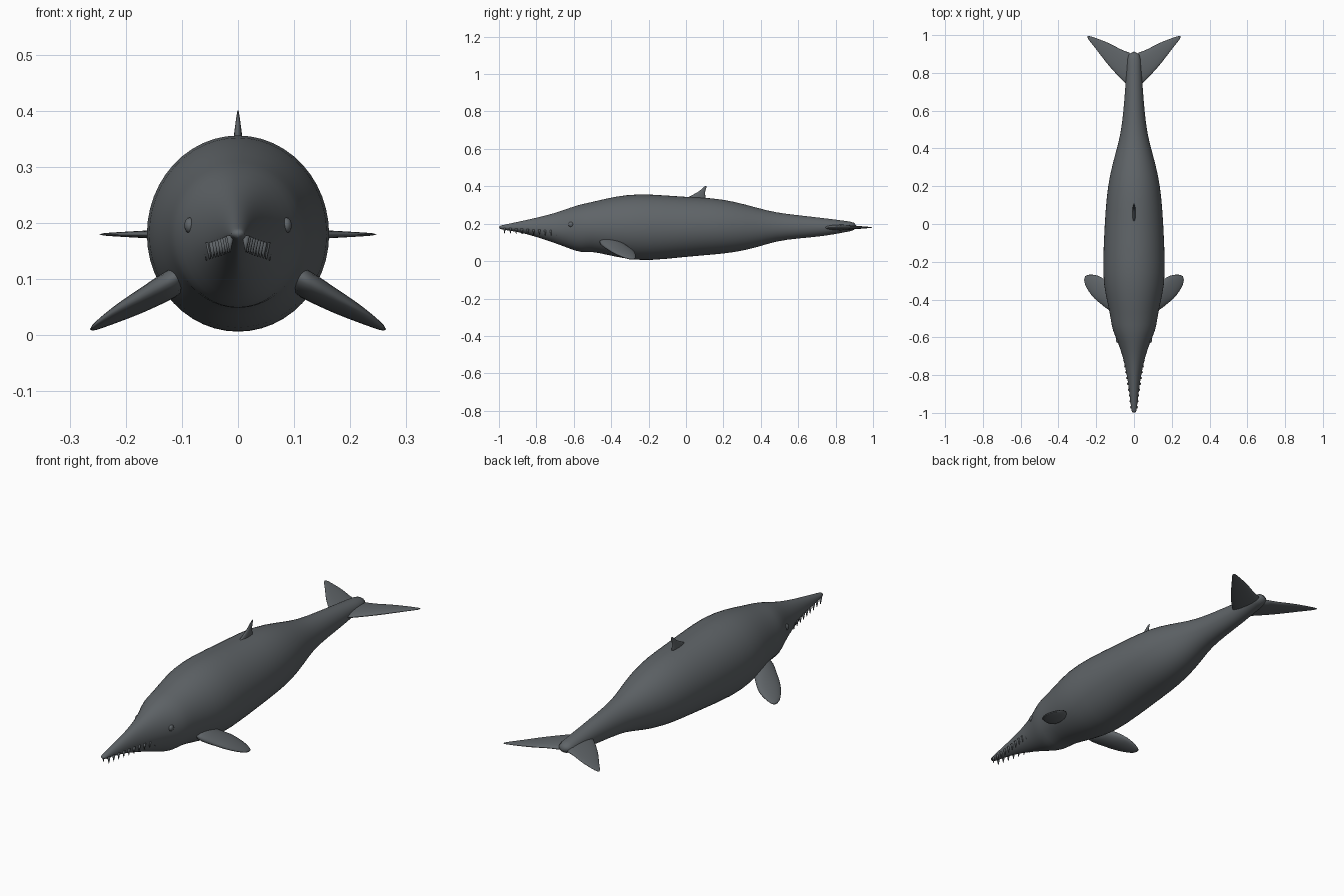
import bpy, bmesh, math
from mathutils import Vector

cube = bpy.data.objects.get("Cube")
if cube:
    bpy.data.objects.remove(cube, do_unlink=True)

# One slate grey skin colour everywhere
skin = bpy.data.materials.new("slate_grey_skin")
skin.use_nodes = True
skin.diffuse_color = (0.115, 0.128, 0.138, 1)
shader = skin.node_tree.nodes["Principled BSDF"]
shader.inputs["Base Color"].default_value = skin.diffuse_color
shader.inputs["Roughness"].default_value = 0.7


def finish(name, bm, subdivide=0):
    """Turn a bmesh into a smooth, coloured object."""
    bmesh.ops.recalc_face_normals(bm, faces=bm.faces)
    mesh = bpy.data.meshes.new(name)
    bm.to_mesh(mesh)
    bm.free()
    mesh.materials.append(skin)
    obj = bpy.data.objects.new(name, mesh)
    bpy.context.collection.objects.link(obj)
    for polygon in mesh.polygons:
        polygon.use_smooth = True
    if subdivide:
        modifier = obj.modifiers.new("rounding", "SUBSURF")
        modifier.levels = modifier.render_levels = subdivide
    return obj


def loft(name, rings, subdivide=1):
    """Skin a list of equal-length rings and close both ends."""
    bm = bmesh.new()
    loops = [[bm.verts.new(p) for p in ring] for ring in rings]
    count = len(loops[0])
    for a, b in zip(loops, loops[1:]):
        for i in range(count):
            j = (i + 1) % count
            bm.faces.new((a[i], a[j], b[j], b[i]))
    bm.faces.new(loops[0])
    bm.faces.new(loops[-1])
    return finish(name, bm, subdivide)


def angles(count):
    return [2 * math.pi * i / count for i in range(count)]


def body_ring(y, width, top, middle, bottom):
    """Egg-shaped section; the lower jaw of the snout is pinched."""
    pinch = 1 + 0.5 * min(1, max(0, (-0.6 - y) * 5))
    ring = []
    for a in angles(24):
        c, s = math.cos(a), math.sin(a)
        power = pinch if s < 0 else 1
        x = math.copysign(abs(c) ** power, c) * width
        z = middle + s * ((top - middle) if s > 0 else (middle - bottom))
        ring.append((x, y, z))
    return ring


# Body: y, half width, top, widest height, bottom
stations = [
    (-1, .010, .188, .181, .174),
    (-.98, .015, .193, .18, .168),
    (-.9, .024, .21, .178, .157),
    (-.8, .037, .232, .173, .13),
    (-.7, .06, .257, .168, .096),
    (-.62, .088, .287, .175, .065),
    (-.56, .116, .306, .18, .043),
    (-.51, .123, .315, .18, .052),
    (-.43, .138, .336, .18, .034),
    (-.32, .164, .357, .18, .01),
    (-.2, .166, .361, .18, -.001),
    (0, .157, .344, .18, .022),
    (.14, .147, .34, .18, .033),
    (.26, .13, .32, .18, .045),
    (.38, .097, .286, .18, .072),
    (.48, .07, .26, .18, .107),
    (.6, .056, .246, .18, .121),
    (.74, .045, .23, .182, .133),
    (.84, .039, .217, .184, .153),
    (.915, .033, .207, .186, .165),
]
loft("body", [body_ring(*s) for s in stations])


def blade(name, sections, place):
    """Tapered fin; each section is span, front, back, half thickness."""
    rings = []
    for span, front, back, thick, *lift in sections:
        ring = []
        for a in angles(12):
            y = (front + back) / 2 - math.cos(a) * (back - front) / 2
            ring.append(place(span, y, math.sin(a) * thick, *lift))
        rings.append(ring)
    return loft(name, rings)


# Dorsal fin, swept back
blade("dorsal_fin", [
    (.32, -.03, .115, .012),
    (.345, .015, .105, .009),
    (.37, .066, .102, .006),
    (.39, .088, .108, .003),
    (.402, .1, .114, .001),
], lambda span, y, t: (t, y, span))

fluke = [
    (0, .70, .915, .02),
    (.05, .745, .915, .014),
    (.1, .797, .945, .011),
    (.15, .855, .968, .008),
    (.2, .925, .985, .005),
    (.25, .985, 1.001, .002),
]
# Flipper sections carry a height as well
flipper = [
    (.09, -.47, -.35, .03, .1),
    (.13, -.465, -.32, .028, .083),
    (.17, -.43, -.275, .023, .064),
    (.21, -.4, -.265, .017, .046),
    (.24, -.36, -.265, .011, .031),
    (.265, -.315, -.275, .004, .018),
]

for side, label in ((1, "left"), (-1, "right")):
    blade(label + "_tail_fluke", fluke,
          lambda span, y, t: (side * span, y, .18 + t))
    # The flipper's leading edge sits a little higher than its trailing edge
    blade(label + "_flipper", flipper,
          lambda span, y, t, lift: (side * span, y, lift + t - (y + .36) * .12))

    # Eye
    bm = bmesh.new()
    bmesh.ops.create_uvsphere(bm, u_segments=16, v_segments=10, radius=.014)
    bmesh.ops.scale(bm, vec=(.7, 1, 1), verts=bm.verts)
    bmesh.ops.translate(bm, vec=(side * .086, -.615, .196), verts=bm.verts)
    finish(label + "_eye", bm)

    # Row of teeth hanging along the jaw line
    bm = bmesh.new()
    for i in range(11):
        t = i / 10
        made = bmesh.ops.create_cone(bm, cap_ends=True, segments=8,
                                     radius1=.001, radius2=.007, depth=.03)
        centre = Vector((side * (.014 + .048 * t ** 1.2), -.97 + .31 * t,
                         .163 - .016 * t))
        bmesh.ops.translate(bm, vec=centre, verts=made["verts"])
    finish(label + "_teeth", bm)
